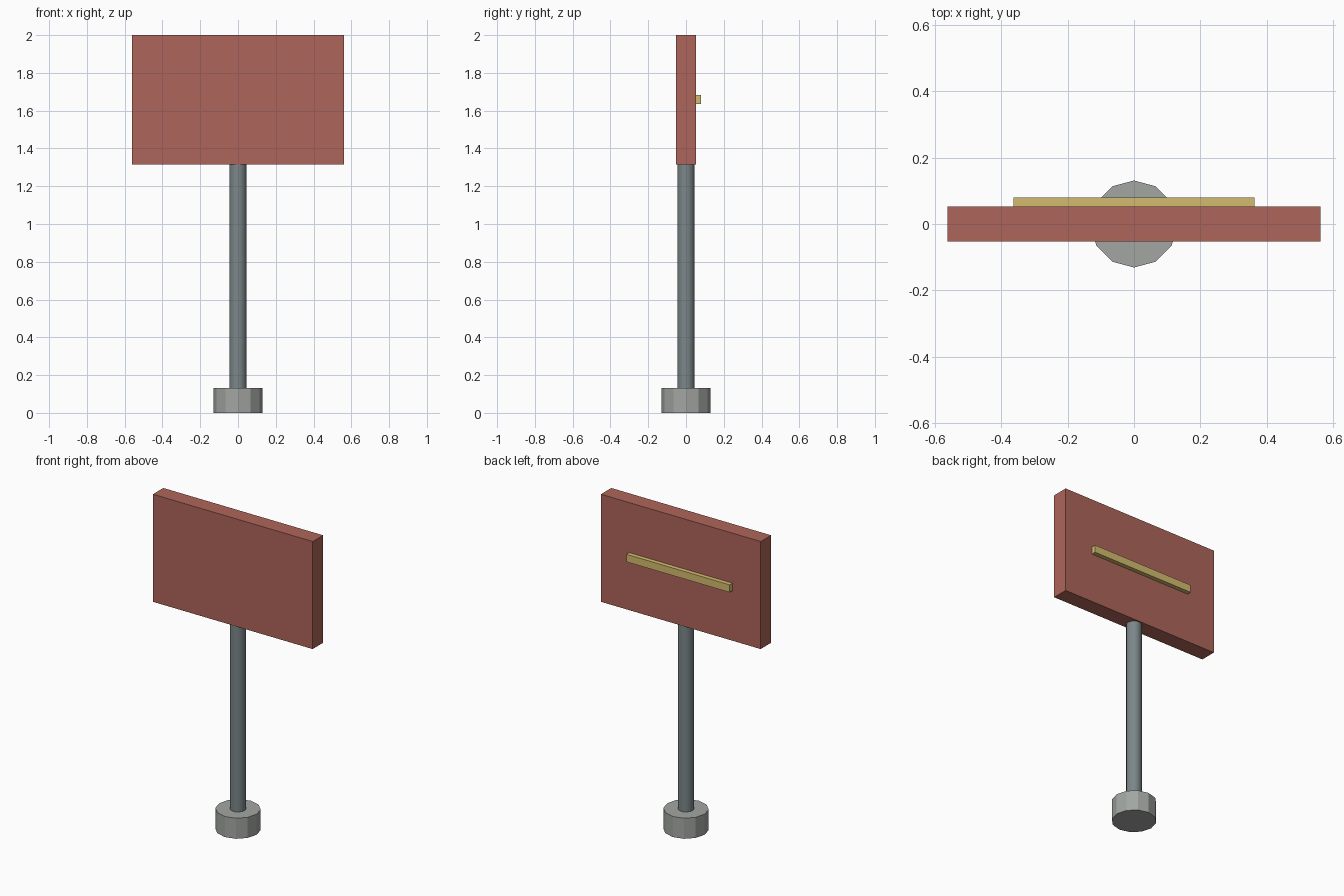
import bpy
import math

if "Cube" in bpy.data.objects:
    bpy.data.objects.remove(bpy.data.objects["Cube"])


def paint(obj, rgb):
    mat = bpy.data.materials.new(obj.name + "_colour")
    mat.diffuse_color = (*rgb, 1)
    mat.use_nodes = True
    mat.node_tree.nodes["Principled BSDF"].inputs["Base Color"].default_value = mat.diffuse_color
    obj.data.materials.append(mat)


def box(name, x, y, z, rgb):
    """Box from (min, max) ranges."""
    ranges = (x, y, z)
    bpy.ops.mesh.primitive_cube_add(size=1, location=[(a + b) / 2 for a, b in ranges])
    obj = bpy.context.object
    obj.name = name
    obj.scale = [b - a for a, b in ranges]
    bpy.ops.object.transform_apply(location=False, rotation=False, scale=True)
    paint(obj, rgb)
    return obj


def post(name, radius, z0, z1, sides, rgb):
    """Upright prism between two heights."""
    bpy.ops.mesh.primitive_cylinder_add(vertices=sides, radius=radius, depth=z1 - z0,
                                        location=(0, 0, (z0 + z1) / 2))
    obj = bpy.context.object
    obj.name = name
    paint(obj, rgb)
    return obj


# Twelve-sided foot
post("base", 0.131, 0, 0.131, 12, (0.36, 0.38, 0.36))

# Pole, rising slightly into the panel
post("pole", 0.046, 0.12, 1.33, 16, (0.20, 0.24, 0.25))
bpy.ops.object.shade_smooth_by_angle(angle=math.radians(30))

# Sign panel
box("sign_panel", (-0.562, 0.562), (-0.052, 0.052), (1.316, 2.0), (0.42, 0.13, 0.10))

# Brace strip on the back face
box("back_strip", (-0.363, 0.363), (0.05, 0.08), (1.634, 1.682), (0.66, 0.50, 0.16))
